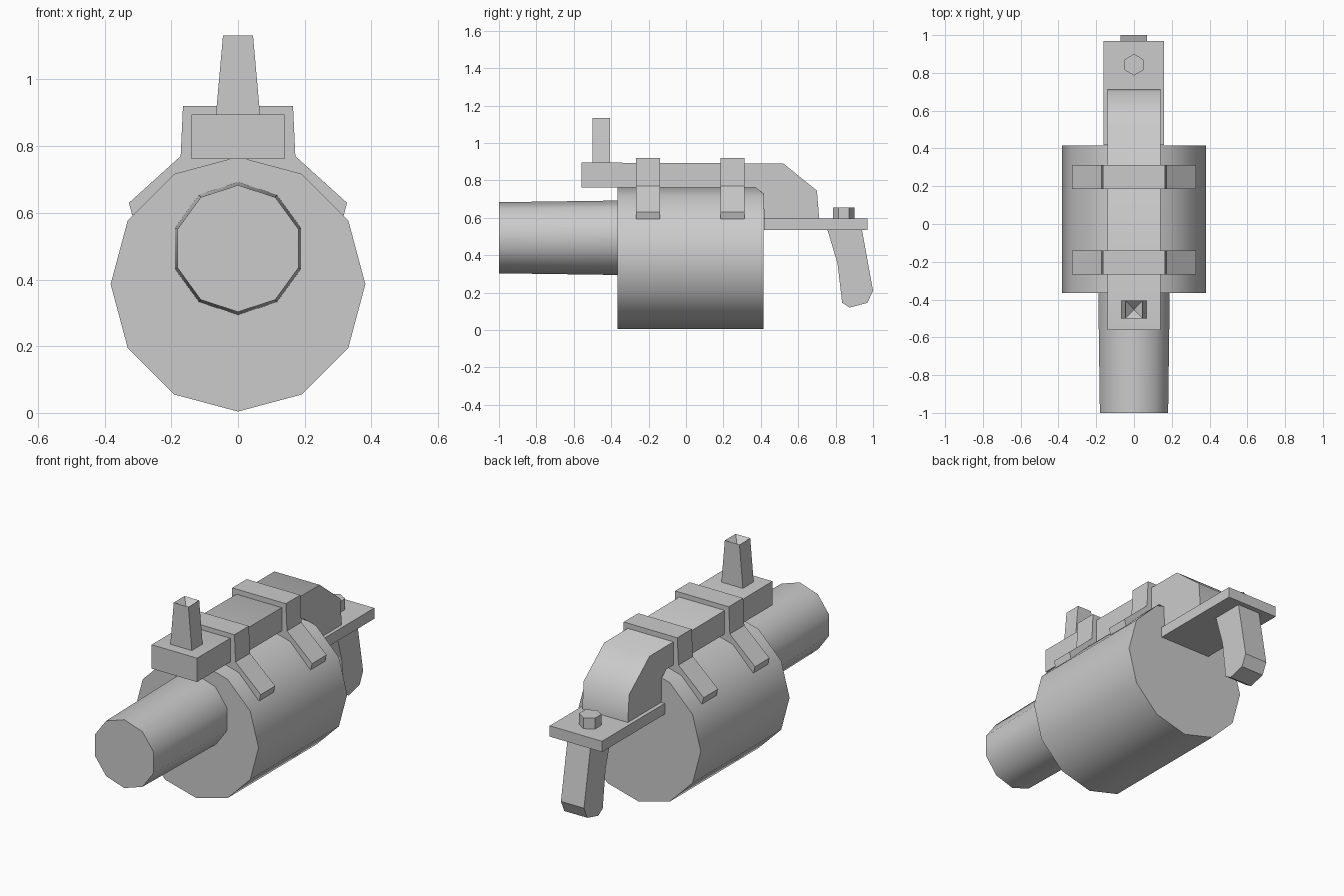
import bpy, bmesh, math
from mathutils import Vector

cube = bpy.data.objects.get("Cube")
if cube:
    bpy.data.objects.remove(cube, do_unlink=True)

GREY = (0.6, 0.6, 0.6, 1)
metal = bpy.data.materials.new("plain_grey")
metal.use_nodes = True
metal.diffuse_color = GREY
metal.node_tree.nodes["Principled BSDF"].inputs["Base Color"].default_value = GREY


def finish(name, bm, angle=0):
    """Turn a bmesh into a named object, smooth below the given angle."""
    bmesh.ops.recalc_face_normals(bm, faces=bm.faces)
    mesh = bpy.data.meshes.new(name)
    bm.to_mesh(mesh)
    bm.free()
    mesh.materials.append(metal)
    obj = bpy.data.objects.new(name, mesh)
    bpy.context.collection.objects.link(obj)
    if angle:
        bpy.ops.object.select_all(action='DESELECT')
        obj.select_set(True)
        bpy.context.view_layer.objects.active = obj
        bpy.ops.object.shade_smooth_by_angle(angle=math.radians(angle))
    return obj


def prism(name, points, start, end, axis, angle=0):
    """Extrude an outline: axis X takes (y, z) points, axis Y takes (x, z)."""
    bm = bmesh.new()
    place = (lambda a, b: (start, a, b)) if axis == 'X' else (lambda a, b: (a, start, b))
    face = bm.faces.new([bm.verts.new(place(a, b)) for a, b in points])
    side = bmesh.ops.extrude_face_region(bm, geom=[face])
    verts = [g for g in side["geom"] if isinstance(g, bmesh.types.BMVert)]
    length = end - start
    shift = (length, 0, 0) if axis == 'X' else (0, length, 0)
    bmesh.ops.translate(bm, vec=shift, verts=verts)
    return finish(name, bm, angle)


def tube(name, sides, r_front, r_back, y_front, y_back, z):
    """Closed cone section along y with a corner at the top."""
    bm = bmesh.new()
    rings = []
    for r, y in ((r_front, y_front), (r_back, y_back)):
        turn = [2 * math.pi * i / sides for i in range(sides)]
        rings.append([bm.verts.new((r * math.sin(t), y, z + r * math.cos(t))) for t in turn])
        bm.faces.new(rings[-1])
    for i in range(sides):
        j = (i + 1) % sides
        bm.faces.new((rings[0][i], rings[0][j], rings[1][j], rings[1][i]))
    return finish(name, bm, 50)


# Main drum and front barrel
tube("drum_body", 12, 0.382, 0.382, -0.365, 0.415, 0.386)
tube("front_barrel", 10, 0.19, 0.199, -1.0, -0.36, 0.493)

# Top rail that bends down at the back
prism("top_rail", [(-0.56, 0.762), (-0.56, 0.895), (0.52, 0.89), (0.70, 0.745),
                   (0.712, 0.595), (0.418, 0.595), (0.412, 0.73), (0.37, 0.762)],
      -0.14, 0.14, 'X', 50)

# Two clamps over the rail, resting on the drum
half = [(0.165, 0.92), (0.172, 0.77), (0.327, 0.63), (0.317, 0.592), (0.18, 0.70)]
outline = half + [(-x, z) for x, z in reversed(half)]
for name, y in (("front_clamp", -0.267), ("rear_clamp", 0.185)):
    prism(name, outline, y, y + 0.127, 'Y')

# Rear plate and hanging grip
prism("rear_plate", [(0.418, 0.535), (0.97, 0.535), (0.97, 0.595), (0.418, 0.595)],
      -0.162, 0.16, 'X')
prism("rear_grip", [(0.755, 0.54), (0.81, 0.355), (0.835, 0.145), (0.875, 0.12),
                    (0.97, 0.145), (1.0, 0.21), (0.94, 0.54)], -0.072, 0.07, 'X')

# Hexagonal bolt on the plate
bm = bmesh.new()
bmesh.ops.create_cone(bm, cap_ends=True, segments=6, radius1=0.057, radius2=0.057, depth=0.065)
bmesh.ops.translate(bm, vec=(0, 0.843, 0.623), verts=bm.verts)
finish("plate_bolt", bm)

# Tapered front post with a dished top
bm = bmesh.new()
bmesh.ops.create_cube(bm, size=1)
for v in bm.verts:
    top = v.co.z > 0
    v.co = Vector((v.co.x * (0.09 if top else 0.134), v.co.y * 0.095 - 0.453, 1.132 if top else 0.885))
lid = max(bm.faces, key=lambda f: f.calc_center_median().z)
dish = bmesh.ops.poke(bm, faces=[lid])
dish["verts"][0].co.z -= 0.05
finish("front_post", bm)
